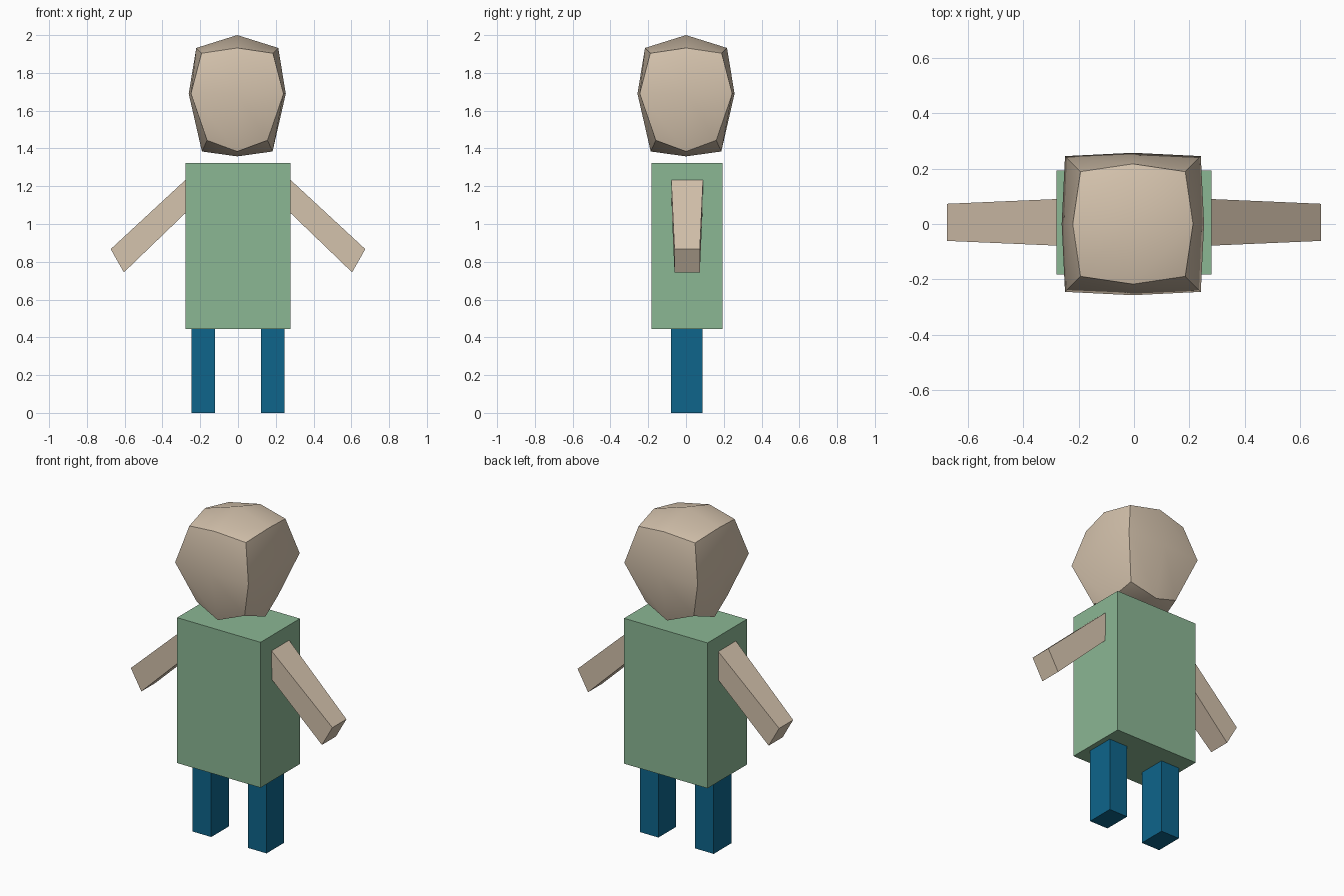
import bpy, bmesh, math
from mathutils import Vector

if "Cube" in bpy.data.objects:
    bpy.data.objects.remove(bpy.data.objects["Cube"])


def material(name, rgb):
    def lin(c):
        c /= 255
        return c / 12.92 if c < 0.04045 else ((c + 0.055) / 1.055) ** 2.4
    m = bpy.data.materials.new(name)
    m.diffuse_color = (*[lin(c) for c in rgb], 1)
    m.use_nodes = True
    m.node_tree.nodes["Principled BSDF"].inputs["Base Color"].default_value = m.diffuse_color
    return m


SKIN = material("beige skin", (214, 196, 174))
GREEN = material("soft green", (139, 183, 148))
BLUE = material("deep blue", (14, 101, 139))


def finish(name, bm, mat):
    bmesh.ops.recalc_face_normals(bm, faces=bm.faces)
    me = bpy.data.meshes.new(name)
    bm.to_mesh(me)
    bm.free()
    me.materials.append(mat)
    ob = bpy.data.objects.new(name, me)
    bpy.context.collection.objects.link(ob)
    return ob


def box(name, lo, hi, mat):
    bm = bmesh.new()
    bmesh.ops.create_cube(bm, size=1)
    for v in bm.verts:
        v.co = Vector([lo[i] + (v.co[i] + 0.5) * (hi[i] - lo[i]) for i in range(3)])
    return finish(name, bm, mat)


# Torso
box("torso", (-0.279, -0.183, 0.445), (0.279, 0.193, 1.324), GREEN)

for side, s in (("left", -1), ("right", 1)):
    # Legs
    xs = sorted((s * 0.123, s * 0.247))
    box(side + "_leg", (xs[0], -0.08, 0), (xs[1], 0.088, 0.46), BLUE)

    # Arms: tapered box from inside the torso to the hand end
    arm = bmesh.new()
    rings = []
    for top, bottom, half in (((0.245, 1.264), (0.17, 1.162), 0.0855),
                              ((0.674, 0.867), (0.604, 0.744), 0.067)):
        rings.append([arm.verts.new((s * x, 0.006 + h, z))
                      for (x, z), h in ((top, -half), (top, half),
                                        (bottom, half), (bottom, -half))])
    for r in rings:
        arm.faces.new(r)
    for i in range(4):
        j = (i + 1) % 4
        arm.faces.new((rings[0][i], rings[0][j], rings[1][j], rings[1][i]))
    finish(side + "_arm", arm, SKIN)

# Head: once-subdivided cube, rounded and narrowed to the chin;
# (layer, number of horizontal offsets) -> (half width, height)
HEAD = {(1, 2): (0.189, 1.904), (1, 1): (0.217, 1.932), (1, 0): (0, 2.0),
        (0, 2): (0.245, 1.69), (0, 1): (0.257, 1.69),
        (-1, 2): (0.160, 1.443), (-1, 1): (0.187, 1.384), (-1, 0): (0, 1.358)}
bm = bmesh.new()
bmesh.ops.create_cube(bm, size=2)
bmesh.ops.subdivide_edges(bm, edges=bm.edges[:], cuts=1, use_grid_fill=True)
for v in bm.verts:
    x, y, z = (round(c) for c in v.co)
    w, h = HEAD[(z, abs(x) + abs(y))]
    v.co = Vector((x * w - 0.004, y * w, h))
head = finish("head", bm, SKIN)
bpy.context.view_layer.objects.active = head
head.select_set(True)
bpy.ops.object.shade_smooth_by_angle(angle=math.radians(35))
